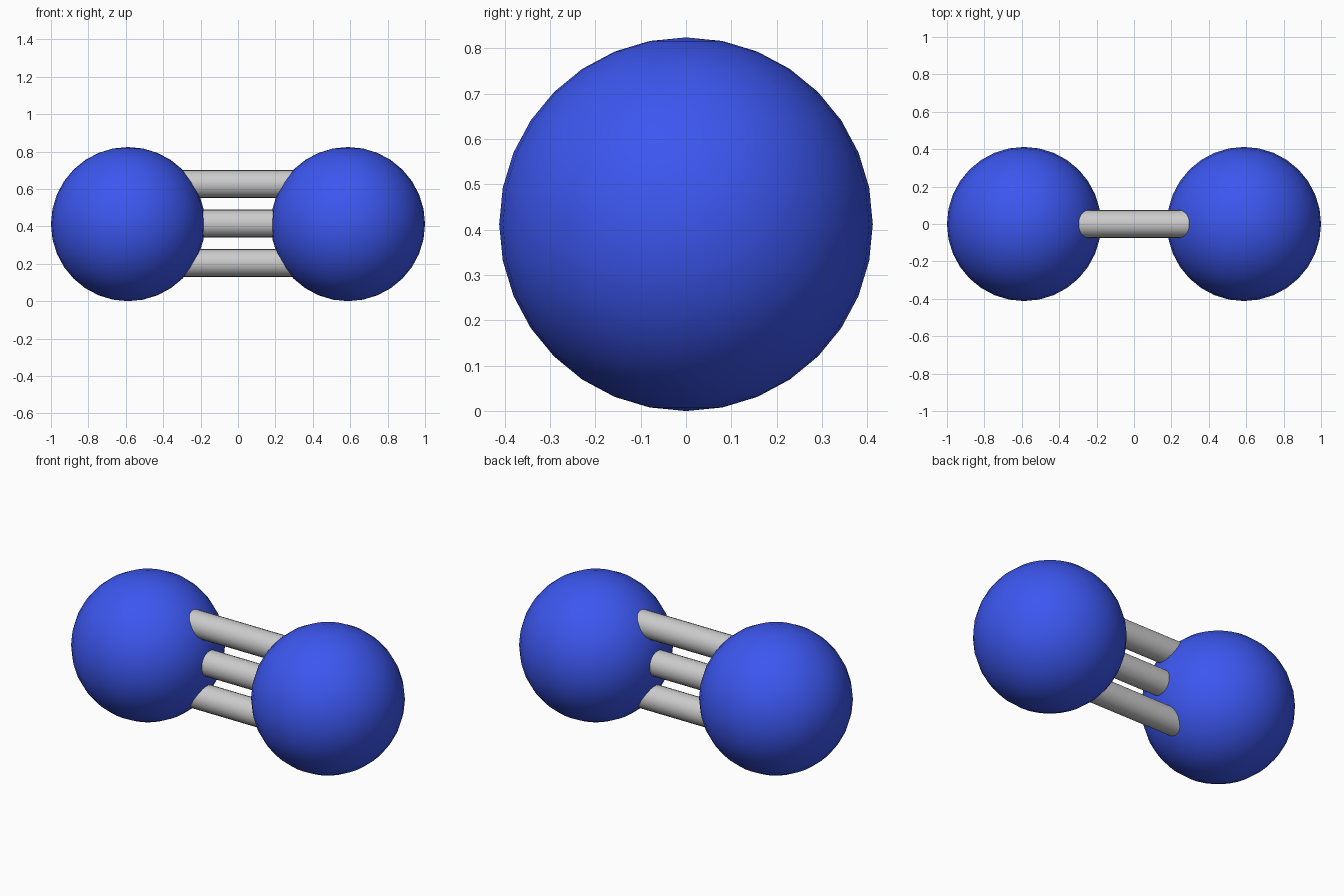
import bpy
import math

if "Cube" in bpy.data.objects:
    bpy.data.objects.remove(bpy.data.objects["Cube"])

R = 0.412            # atom radius
X = 1.0 - R          # atom centre distance from the middle
BOND_R = 0.074
BOND_GAP = 0.211     # vertical spacing of the three bonds

blue = bpy.data.materials.new("atom_blue")
blue.diffuse_color = (0.045, 0.095, 0.87, 1.0)
blue.use_nodes = True
blue.node_tree.nodes["Principled BSDF"].inputs["Base Color"].default_value = blue.diffuse_color


def atom(name, x):
    bpy.ops.mesh.primitive_uv_sphere_add(segments=32, ring_count=16, radius=R,
                                         location=(x, 0, R))
    ob = bpy.context.object
    ob.name = name
    ob.data.materials.append(blue)
    bpy.ops.object.shade_smooth()


def bond(name, z):
    bpy.ops.mesh.primitive_cylinder_add(vertices=24, radius=BOND_R, depth=2 * X,
                                        location=(0, 0, z),
                                        rotation=(0, math.pi / 2, 0))
    bpy.context.object.name = name
    bpy.ops.object.shade_smooth_by_angle(angle=math.radians(30))


# Two atoms
atom("atom_left", -X)
atom("atom_right", X)

# Triple bond, running from atom centre to atom centre
for label, step in (("lower", -1), ("middle", 0), ("upper", 1)):
    bond("bond_" + label, R + 0.003 + step * BOND_GAP)
